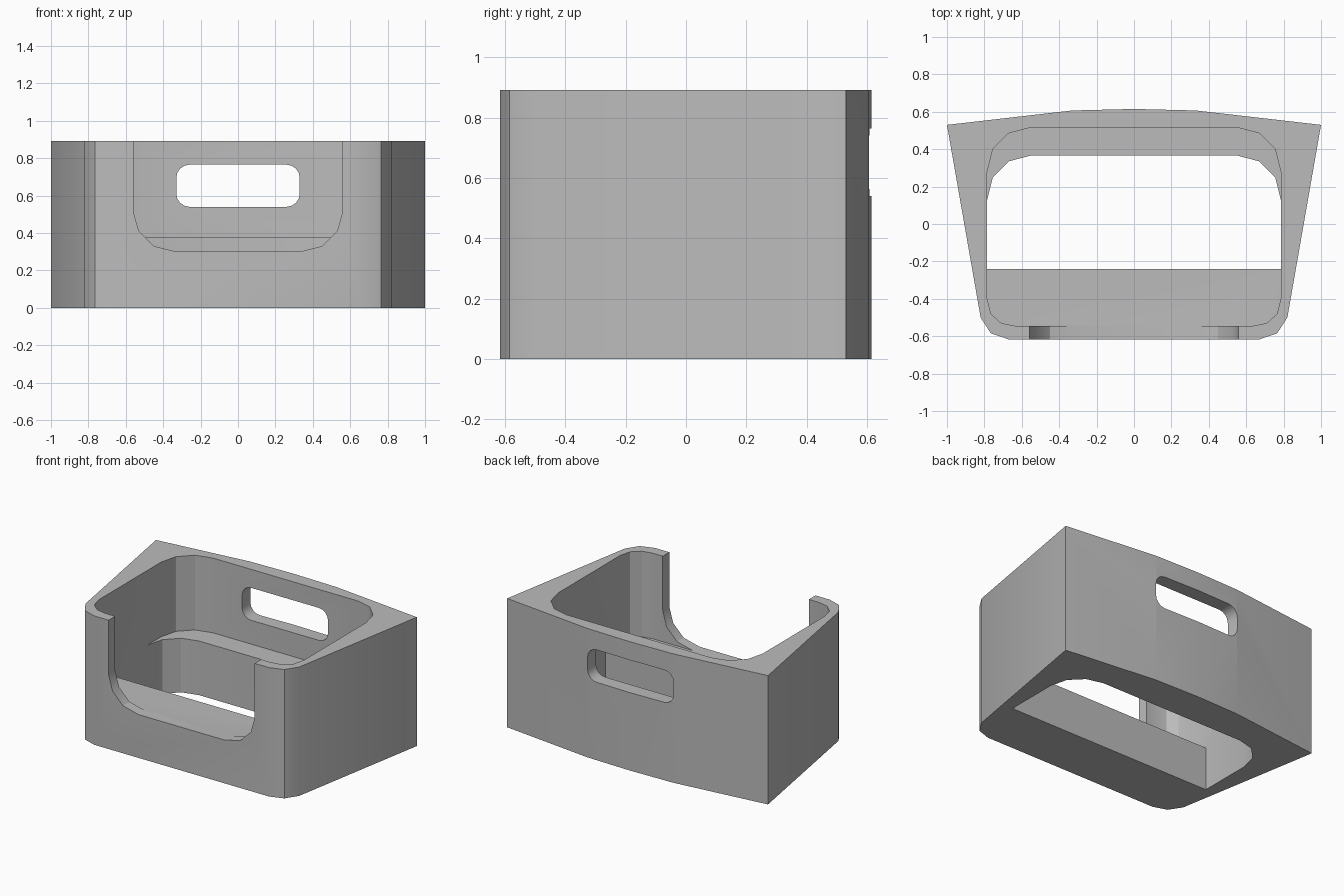
import bpy
import bmesh
import math
from mathutils import Vector

default = bpy.data.objects.get("Cube")
if default:
    bpy.data.objects.remove(default)

HEIGHT = 0.893

grey = bpy.data.materials.new("plain grey")
grey.use_nodes = True
grey.diffuse_color = (0.5, 0.5, 0.5, 1)
grey.node_tree.nodes["Principled BSDF"].inputs["Base Color"].default_value = (0.5, 0.5, 0.5, 1)


def mirrored(half):
    """Close a right-hand half outline by mirroring it across x = 0."""
    return half + [(-x, v) for x, v in reversed(half) if x > 0]


def prism(name, outline, start, end, upright=True):
    """Extrude an outline along z (upright) or along y."""
    place = (lambda u, v, d: (u, v, d)) if upright else (lambda u, v, d: (u, d, v))
    bm = bmesh.new()
    face = bm.faces.new([bm.verts.new(place(u, v, start)) for u, v in outline])
    new = bmesh.ops.extrude_face_region(bm, geom=[face])["geom"]
    shift = Vector(place(0, 0, end - start))
    bmesh.ops.translate(bm, vec=shift, verts=[g for g in new if isinstance(g, bmesh.types.BMVert)])
    bmesh.ops.recalc_face_normals(bm, faces=bm.faces)
    mesh = bpy.data.meshes.new(name)
    bm.to_mesh(mesh)
    bm.free()
    mesh.materials.append(grey)
    obj = bpy.data.objects.new(name, mesh)
    bpy.context.collection.objects.link(obj)
    return obj


# Outer shell, tapering to the front with a bowed back
body = prism("bin_body", mirrored([
    (0.67, -0.617), (0.765, -0.585), (0.82, -0.5),
    (1, 0.53), (0.33, 0.607), (0, 0.615)]), 0, HEIGHT)

# Rounded inner corners shared by the cavity levels
front_corner = [(0.635, -0.545), (0.71, -0.53), (0.765, -0.48), (0.785, -0.4)]
deep_back = [(0.785, 0.28), (0.755, 0.4), (0.67, 0.485), (0.555, 0.515)]
ledge_back = [(x, y - 0.15) for x, y in deep_back]

# Cavity above the back ledge, cavity above the front ledge, open floor
cutters = [
    prism("upper_cavity_cutter", mirrored(front_corner + deep_back), 0.375, 1.2),
    prism("middle_cavity_cutter", mirrored(front_corner + ledge_back), 0.3, 1.1),
    prism("floor_cutter", mirrored([(0.785, -0.24)] + ledge_back), -0.2, 1.0),
]

# Scooped front opening
cutters.append(prism("front_notch_cutter", mirrored([
    (0.33, 0.3), (0.45, 0.33), (0.53, 0.41), (0.56, 0.515), (0.56, 1.3)]),
    -0.8, -0.4, upright=False))

# Hand hole in the back wall
r = 0.07
arc = [i * math.pi / 8 for i in range(5)]
hole = [(0.26 + r * math.sin(a), 0.61 - r * math.cos(a)) for a in arc]
hole += [(0.26 + r * math.cos(a), 0.695 + r * math.sin(a)) for a in arc]
cutters.append(prism("hand_hole_cutter", mirrored(hole), 0.45, 0.8, upright=False))

# Carve the shell
bpy.context.view_layer.objects.active = body
for cutter in cutters:
    cutter.hide_render = True
    mod = body.modifiers.new(cutter.name, "BOOLEAN")
    mod.operation = "DIFFERENCE"
    mod.solver = "EXACT"
    mod.object = cutter
    bpy.ops.object.modifier_apply(modifier=mod.name)
    bpy.data.objects.remove(cutter)

# Merge slivers left by the cuts
bm = bmesh.new()
bm.from_mesh(body.data)
bmesh.ops.remove_doubles(bm, verts=bm.verts, dist=0.0005)
bmesh.ops.dissolve_limit(bm, angle_limit=math.radians(0.5), verts=bm.verts, edges=bm.edges)
bm.to_mesh(body.data)
bm.free()

bpy.ops.object.select_all(action="DESELECT")
body.select_set(True)
bpy.ops.object.shade_smooth_by_angle(angle=math.radians(30))
